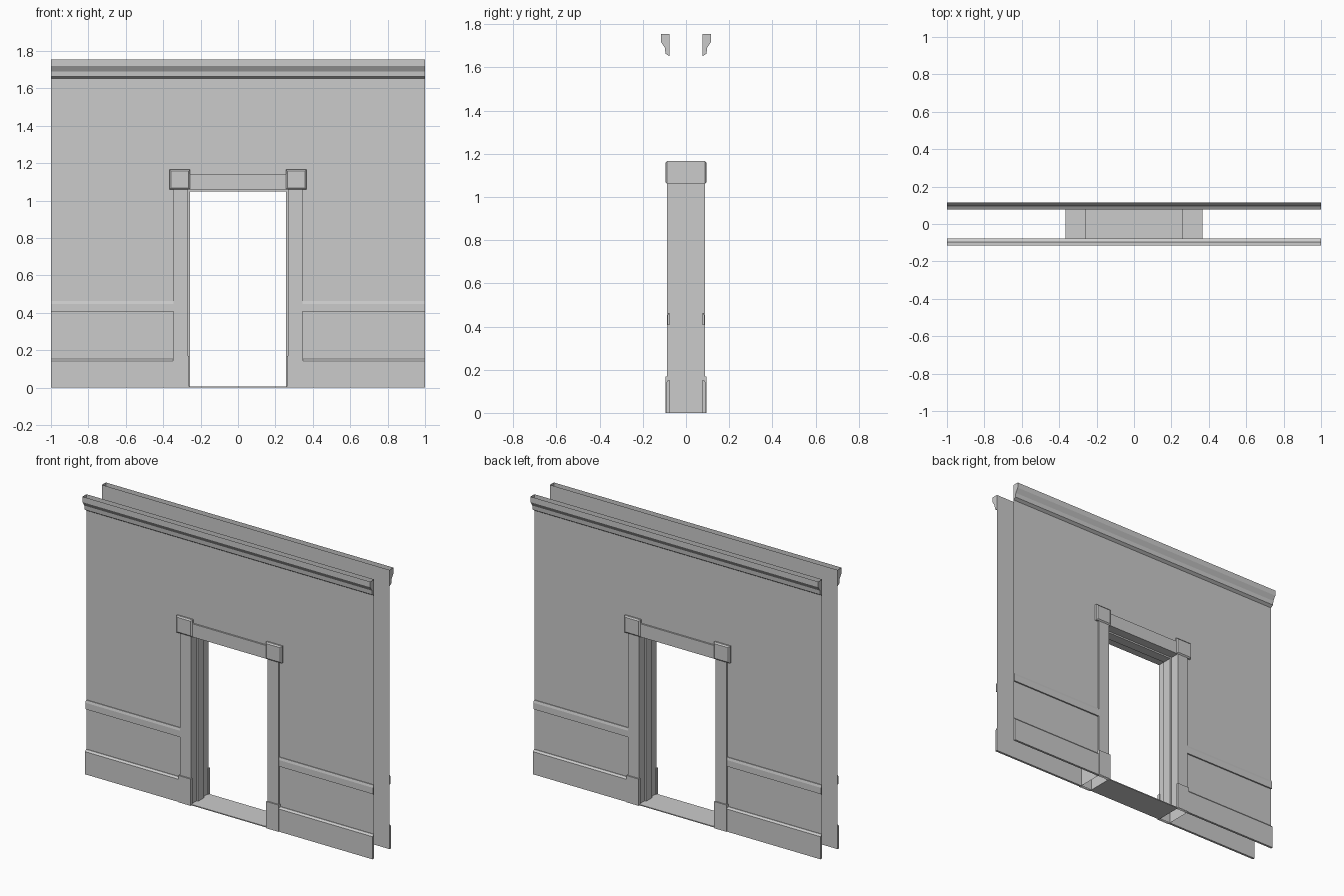
import bpy, bmesh

if "Cube" in bpy.data.objects:
    bpy.data.objects.remove(bpy.data.objects["Cube"])

WALL = 0.077      # half distance between the two wall skins
JAMB = 0.267      # half width of door opening
CASE = 0.344      # outer edge of casing
HEAD = 1.06       # top of opening


def finish(name, bm, recalc=True):
    if recalc:
        bmesh.ops.recalc_face_normals(bm, faces=bm.faces)
    me = bpy.data.meshes.new(name)
    bm.to_mesh(me)
    bm.free()
    ob = bpy.data.objects.new(name, me)
    bpy.context.collection.objects.link(ob)
    return ob


def box(name, x0, x1, y0, y1, z0, z1, open_bottom=False):
    bm = bmesh.new()
    bmesh.ops.create_cube(bm, size=1)
    for v in bm.verts:
        v.co = (x1 if v.co.x > 0 else x0,
                y1 if v.co.y > 0 else y0,
                z1 if v.co.z > 0 else z0)
    bmesh.ops.recalc_face_normals(bm, faces=bm.faces)
    if open_bottom:
        bm.faces.ensure_lookup_table()
        low = [f for f in bm.faces if f.normal.z < -0.9]
        bmesh.ops.delete(bm, geom=low, context='FACES_ONLY')
    return finish(name, bm, False)


def moulding(name, profile, x0, x1, s):
    """Sweep an open (depth, height) profile along x, with end caps."""
    bm = bmesh.new()
    a = [bm.verts.new((x0, s * y, z)) for y, z in profile]
    b = [bm.verts.new((x1, s * y, z)) for y, z in profile]
    for i in range(len(profile) - 1):
        bm.faces.new((a[i], a[i + 1], b[i + 1], b[i]))
    bm.faces.new(a)
    bm.faces.new(b[::-1])
    bmesh.ops.recalc_face_normals(bm, faces=bm.faces)
    # the first profile segment always faces away from the wall
    if (profile[0][1] > 1) and sum(f.normal.y * s for f in bm.faces) < 0:
        bmesh.ops.reverse_faces(bm, faces=bm.faces)
    return finish(name, bm, False)


CROWN = [(0.116, 1.754), (0.116, 1.719), (0.098, 1.691), (0.095, 1.664),
         (0.077, 1.652), (0.077, 1.754)]
RAIL = [(0.077, 0.463), (0.082, 0.463), (0.086, 0.447), (0.086, 0.407), (0.077, 0.407)]
BASE = [(0.077, 0.153), (0.081, 0.153), (0.091, 0.142), (0.091, 0), (0.077, 0)]

for s, side in ((-1, "front"), (1, "back")):
    # wall skin with door notch
    bm = bmesh.new()
    quads = ((-1, -CASE, 0, HEAD + 0.04), (CASE, 1, 0, HEAD + 0.04),
             (-1, -CASE, HEAD + 0.04, 1.754), (CASE, 1, HEAD + 0.04, 1.754),
             (-CASE, CASE, HEAD + 0.04, 1.754))
    for x0, x1, z0, z1 in quads:
        vs = [bm.verts.new((x, s * WALL, z))
              for x, z in ((x0, z0), (x1, z0), (x1, z1), (x0, z1))]
        bm.faces.new(vs if s < 0 else vs[::-1])
    bmesh.ops.remove_doubles(bm, verts=bm.verts, dist=1e-4)
    bmesh.ops.dissolve_limit(bm, angle_limit=0.01, verts=bm.verts, edges=bm.edges)
    finish(side + "_wall", bm, False)

    # crown, chair rail and baseboard
    moulding(side + "_crown_moulding", CROWN, -1, 1, s)
    for x0, x1, lr in ((-1, -CASE, "left"), (CASE, 1, "right")):
        moulding(f"{side}_{lr}_chair_rail", RAIL, x0, x1, s)
        moulding(f"{side}_{lr}_baseboard", BASE, x0, x1, s)

    # plinth blocks
    for m, lr in ((-1, "left"), (1, "right")):
        xa, xb = sorted((m * 0.262, m * 0.348))
        ya, yb = sorted((s * WALL, s * 0.095))
        box(f"{side}_{lr}_plinth", xa, xb, ya, yb, 0, 0.168, True)

for m, lr in ((-1, "left"), (1, "right")):
    # casing and jamb
    xa, xb = sorted((m * JAMB, m * CASE))
    box(lr + "_casing", xa, xb, -0.087, 0.087, 0, HEAD, True)
    # door stop
    xa, xb = sorted((m * 0.256, m * JAMB))
    box(lr + "_door_stop", xa, xb, -0.03, 0.03, 0, HEAD)
    # corner block with chamfered front and back faces
    xa, xb = sorted((m * 0.256, m * 0.366))
    ob = box(lr + "_corner_block", xa, xb, -0.087, 0.087, HEAD, 1.167)
    bm = bmesh.new()
    bm.from_mesh(ob.data)
    ends = [f for f in bm.faces if abs(f.normal.y) > 0.9]
    bmesh.ops.inset_individual(bm, faces=ends, thickness=0.011)
    for f in ends:
        for v in f.verts:
            v.co.y += 0.007 * f.normal.y
    bm.to_mesh(ob.data)
    bm.free()

# header, top stop and threshold
box("header_casing", -0.256, 0.256, -0.087, 0.087, HEAD, 1.143)
box("top_door_stop", -0.256, 0.256, -0.03, 0.03, 1.05, HEAD)
box("threshold", -JAMB, JAMB, -0.087, 0.087, 0, 0.006)
